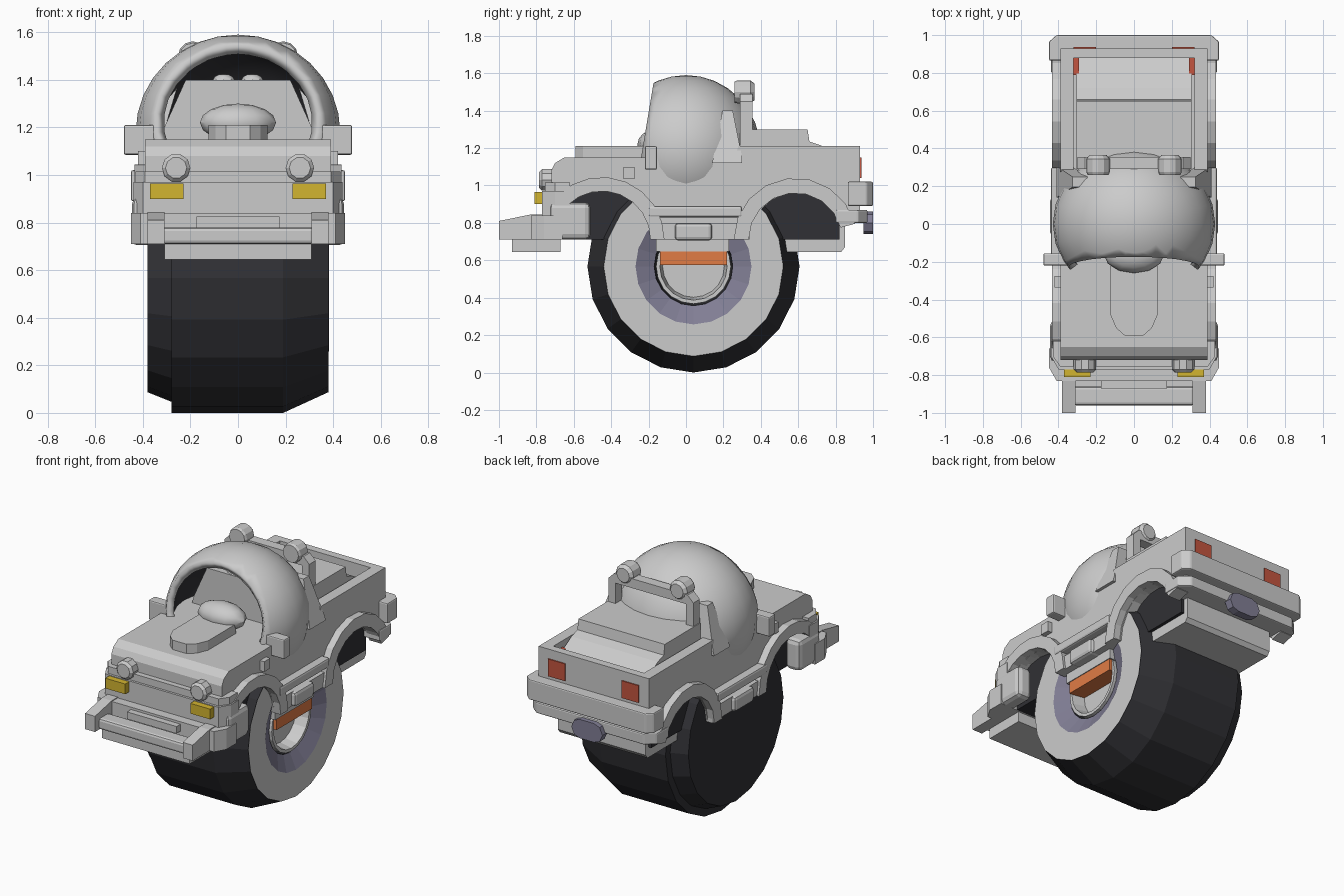
import bpy, bmesh, math
from mathutils import Vector

if "Cube" in bpy.data.objects:
    bpy.data.objects.remove(bpy.data.objects["Cube"])


def material(name, r, g, b):
    m = bpy.data.materials.new(name)
    m.diffuse_color = (r, g, b, 1)
    m.use_nodes = True
    m.node_tree.nodes["Principled BSDF"].inputs["Base Color"].default_value = m.diffuse_color
    return m


GREY = material("body_grey", .62, .62, .62)
BLACK = material("rubber_black", .03, .03, .035)
PURPLE = material("rim_purple", .22, .21, .30)
ORANGE = material("hub_orange", .75, .20, .06)
YELLOW = material("indicator_yellow", .65, .46, .03)
RED = material("tail_red", .55, .09, .05)


def finish(name, bm, mat=None, bevel=0, smooth=False):
    bmesh.ops.remove_doubles(bm, verts=bm.verts, dist=1e-5)
    bmesh.ops.recalc_face_normals(bm, faces=bm.faces)
    me = bpy.data.meshes.new(name)
    bm.to_mesh(me)
    bm.free()
    ob = bpy.data.objects.new(name, me)
    bpy.context.collection.objects.link(ob)
    if mat:
        me.materials.append(mat)
    if bevel:
        b = ob.modifiers.new("bevel", 'BEVEL')
        b.width, b.segments = bevel, 2
    if smooth:
        bpy.context.view_layer.objects.active = ob
        ob.select_set(True)
        bpy.ops.object.shade_smooth_by_angle(angle=math.radians(35))
        ob.select_set(False)
    return ob


def mirror(ob):
    ob.modifiers.new("mirror", 'MIRROR')
    return ob


def box(name, x, y, z, mat=None, bevel=0):
    bm = bmesh.new()
    bmesh.ops.create_cube(bm, size=1)
    for v in bm.verts:
        v.co = [(a + b) / 2 + c * (b - a) for (a, b), c in zip((x, y, z), v.co)]
    return finish(name, bm, mat, bevel)


def prism(name, pts, lo, hi, axis='x', mat=None, bevel=0):
    """Extrude an outline: axis x takes (y,z), axis y takes (x,z), axis z takes (x,y)."""
    k = 'xyz'.index(axis)

    def at(p, d):
        c = list(p)
        c.insert(k, d)
        return c
    bm = bmesh.new()
    face = bm.faces.new([bm.verts.new(at(p, lo)) for p in pts])
    out = bmesh.ops.extrude_face_region(bm, geom=[face])
    for v in out['geom']:
        if isinstance(v, bmesh.types.BMVert):
            v.co[k] = hi
    return finish(name, bm, mat, bevel)


def lathe(name, profile, centre, axis='x', n=20, mat=None, smooth=False):
    """Revolve (distance along axis, radius) points."""
    bm = bmesh.new()
    rings = []
    for d, r in profile:
        ring = []
        for i in range(n):
            a = 2 * math.pi * i / n
            c, s = r * math.cos(a), r * math.sin(a)
            co = (d, c, s) if axis == 'x' else (c, d, s)
            ring.append(bm.verts.new(Vector(co) + Vector(centre)))
        rings.append(ring)
    for p, q in zip(rings, rings[1:]):
        for i in range(n):
            j = (i + 1) % n
            bm.faces.new((p[i], p[j], q[j], q[i]))
    return finish(name, bm, mat, 0, smooth)


def arc(cy, cz, r, a0, a1, n=8):
    return [(cy + r * math.cos(math.radians(a0 + (a1 - a0) * i / n)),
             cz + r * math.sin(math.radians(a0 + (a1 - a0) * i / n))) for i in range(n + 1)]


def ellipsoid(name, centre, scale, u=16, v=10, mat=None):
    bm = bmesh.new()
    bmesh.ops.create_uvsphere(bm, u_segments=u, v_segments=v, radius=1)
    for w in bm.verts:
        w.co = Vector(centre) + Vector([a * b for a, b in zip(w.co, scale)])
    return finish(name, bm, mat, 0, True)


def both(half):
    """Complete a symmetric plan outline from its right half."""
    return half + [(-x, y) for x, y in reversed(half)]


# Giant wheel with rim on the right
hub = (0, .04, .567)
lathe("tyre", [(-.38, 0), (-.38, .48), (-.28, .52), (-.28, .567), (.19, .567), (.38, .48),
               (.38, .31), (.33, .21), (.26, .2), (.26, 0)], hub, mat=BLACK)
lathe("tyre_side_ring", [(.382, .48), (.382, .31)], hub)
lathe("rim", [(.382, .31), (.338, .21)], hub, mat=PURPLE)
lathe("hub_ring", [(.27, 0), (.27, .165), (.35, .18), (.35, .2), (.27, .2)], hub)
box("hub_bar", (.2, .37), (-.14, .22), (.575, .648), ORANGE)
box("axle_mount", (-.3, .375), (-.16, .23), (.648, .72))

# Body tub with wheel arches and open bed
outline = [(-.72, .85), (-.72, 1.08), (-.70, 1.12), (-.65, 1.15), (.26, 1.15), (.28, 1.21), (.93, 1.21),
           (.93, .85), (.82, .85)] + arc(.59, .71, .25, 25, 180) + arc(-.45, .71, .26, 0, 145)
body = prism("body", outline, -.39, .39)
cutter = box("bed_cutter", (-.32, .32), (.285, .88), (1.08, 1.4))
cutter.hide_render = True
cutter.hide_viewport = True
cut = body.modifiers.new("bed", 'BOOLEAN')
cut.object, cut.operation, cut.solver = cutter, 'DIFFERENCE', 'EXACT'
prism("bed_cover", [(.29, 1.07), (.29, 1.30), (.65, 1.30), (.66, 1.235), (.72, 1.215), (.88, 1.12), (.88, 1.07)],
      -.305, .305)
box("front_well_liner", (-.33, .33), (-.66, -.18), (.71, 1.0), BLACK)
box("rear_well_liner", (-.33, .33), (.33, .82), (.71, 1.0), BLACK)

# Arch flares
mirror(prism("front_arch_flare", arc(-.45, .71, .335, 0, 135) + arc(-.45, .71, .26, 135, 0), .35, .435))
mirror(prism("rear_arch_flare", arc(.585, .71, .33, 15, 180) + arc(.585, .71, .25, 180, 15), .35, .435))

# Sills and side steps
mirror(box("sill", (.3, .42), (-.18, .34), (.71, .80)))
mirror(box("side_step", (.36, .44), (-.2, .3), (.83, .89), bevel=.012))
mirror(box("step_bracket", (.36, .445), (-.06, .14), (.705, .80), bevel=.02))

# Hood scoop, side lamps and mirrors
prism("hood_scoop", both([(.125, -.2), (.125, -.48), (.095, -.55), (.05, -.59)]), 1.13, 1.21, 'z')
mirror(box("side_lamp", (.37, .42), (-.335, -.275), (1.035, 1.10)))
mirror(box("mirror_box", (.35, .48), (-.22, -.155), (1.085, 1.21), bevel=.008))

# Cabin dome, cut open at the front, dark inside
bm = bmesh.new()
bmesh.ops.create_uvsphere(bm, u_segments=24, v_segments=16, radius=1)
for v in bm.verts:
    v.co = (v.co.x * .43, v.co.y * .40, 1.18 + v.co.z * .41)
bmesh.ops.bisect_plane(bm, geom=bm.verts[:] + bm.edges[:] + bm.faces[:], plane_co=(0, -.17, 1.57),
                       plane_no=(0, -.986, .165), clear_outer=True)
dome = finish("cabin_dome", bm, GREY, 0, True)
dome.data.materials.append(BLACK)
shell = dome.modifiers.new("shell", 'SOLIDIFY')
shell.thickness, shell.offset, shell.material_offset = .045, -1, 1

# Cabin interior
prism("cabin_back", [(-.34, 1.1), (-.31, 1.2), (-.22, 1.40), (.22, 1.40), (.31, 1.2), (.34, 1.1)], .0, .1, 'y')
ellipsoid("dashboard", (0, -.16, 1.22), (.16, .1, .08), 12, 8)
for s in (-1, 1):
    ellipsoid("headrest", (s * .06, .05, 1.40), (.045, .04, .025), 8, 6)

# Roll bar with lamps and side fins
frame = [(-.30, 1.2), (-.30, 1.45), (-.26, 1.49), (.26, 1.49), (.30, 1.45), (.30, 1.2),
         (.25, 1.2), (.25, 1.43), (-.25, 1.43), (-.25, 1.2)]
prism("roll_bar", frame, .29, .355, 'y')
for s in (-1, 1):
    lathe("roof_lamp", [(.26, 0), (.26, .055), (.275, .062), (.345, .062), (.365, .045), (.365, 0)],
          (s * .19, 0, 1.50), 'y', 12)
fin = prism("dome_fin", [(.14, 1.12), (.195, 1.40), (.25, 1.40), (.30, 1.15), (.30, 1.12)], .33, .41)
for v in fin.data.vertices:
    v.co.x -= (v.co.z - 1.12) * .3
mirror(fin)

# Grille, headlights and indicators
prism("grille_panel", both([(.44, -.62), (.44, -.70), (.40, -.77)]), .84, .97, 'z')
prism("grille_ledge", both([(.43, -.62), (.43, -.70), (.39, -.755)]), .97, 1.015, 'z')
mirror(box("indicator", (.23, .37), (-.81, -.75), (.90, .965), YELLOW))
for s in (-1, 1):
    lathe("headlight", [(-.70, .06), (-.77, .06), (-.785, .045), (-.785, 0)], (s * .26, 0, 1.03), 'y', 10)

# Front bumper, corner guards, bull bar and winch
prism("front_bumper", both([(.45, -.66), (.45, -.76), (.41, -.83)]), .71, .84, 'z')
mirror(box("corner_guard", (.34, .445), (-.73, -.51), (.71, .91), bevel=.03))
mirror(prism("bull_bar_arm", [(-1, .71), (-1, .81), (-.83, .845), (-.72, .845), (-.72, .71)], .31, .38))
box("bull_bar", (-.32, .32), (-.96, -.86), (.71, .78), bevel=.015)
box("winch", (-.175, .175), (-.87, -.8), (.78, .825))
box("front_skid_plate", (-.31, .31), (-.93, -.67), (.645, .71))

# Tail lights, rear bumper, tank and tow plate
mirror(box("tail_light", (.20, .32), (.90, .937), (1.04, 1.15), RED))
mirror(box("bed_light", (.29, .32), (.79, .88), (1.08, 1.17), RED))
prism("rear_bumper", both([(.45, .865), (.45, .965), (.41, 1.0)]), .89, 1.02, 'z', bevel=.008)
prism("lower_rear_bumper", both([(.44, .80), (.44, .92), (.38, .97)]), .80, .87, 'z', bevel=.008)
prism("rear_tank", [(.30, .645), (.83, .645), (.85, .67), (.85, .83), (.80, .83), (.80, .71), (.30, .71)], -.31, .31)
prism("tow_plate", [(-.11, .80), (-.09, .845), (-.05, .86), (.05, .86), (.09, .845), (.11, .80),
                    (.09, .755), (.05, .74), (-.05, .74), (-.09, .755)], .95, 1.0, 'y', PURPLE)
